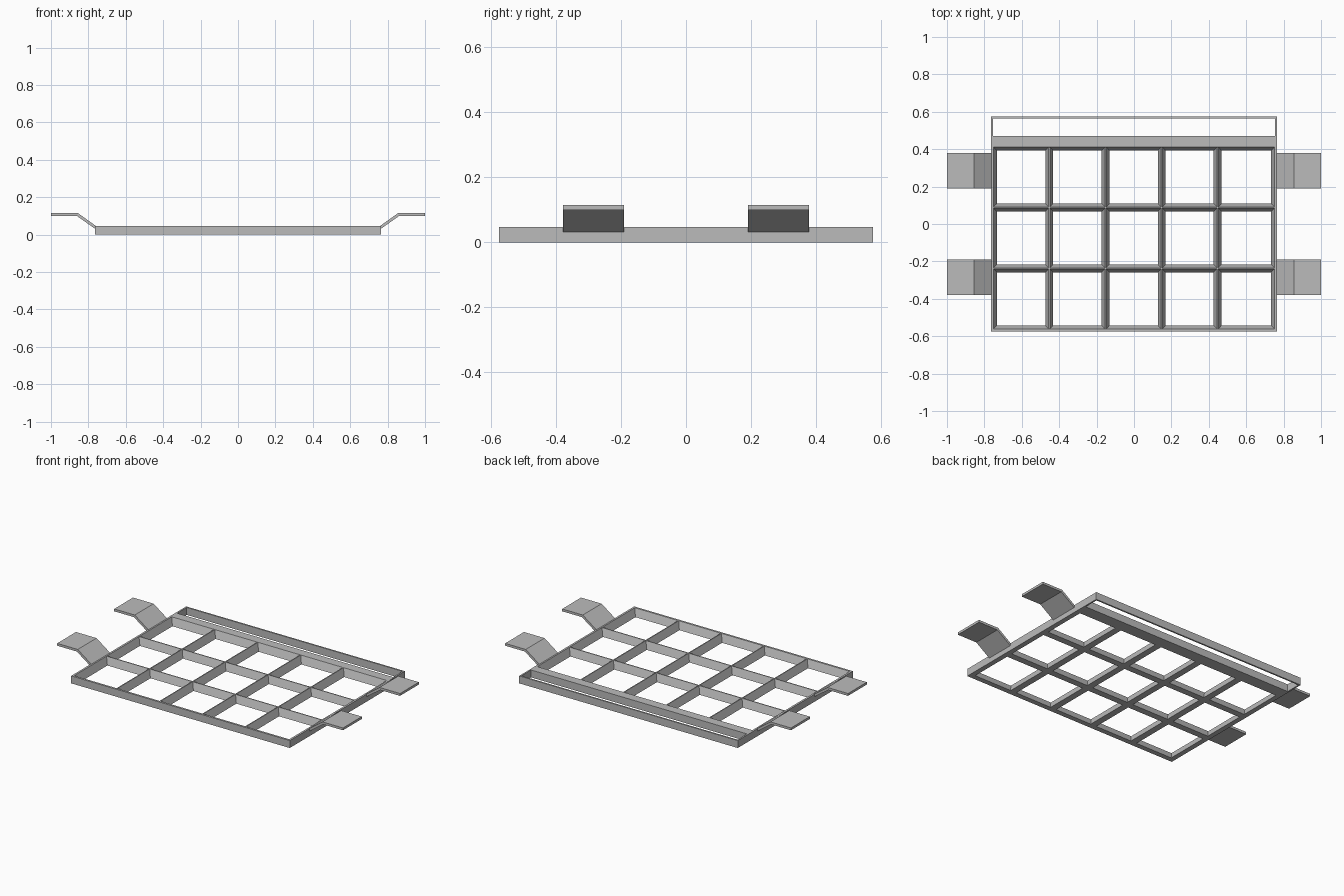
import bpy

cube = bpy.data.objects.get("Cube")
if cube:
    bpy.data.objects.remove(cube)

steel = bpy.data.materials.new("grey steel")
steel.use_nodes = True
GREY = (0.5, 0.5, 0.5, 1)
steel.diffuse_color = GREY
steel.node_tree.nodes["Principled BSDF"].inputs["Base Color"].default_value = GREY

W, D, H = 0.765, 0.575, 0.047


def prism(name, profile, lo, hi, along):
    """Extrude a (side, z) profile between lo and hi along the x or y axis."""
    n = len(profile)
    place = (lambda s, z, t: (t, s, z)) if along == "x" else (lambda s, z, t: (s, t, z))
    verts = [place(s, z, t) for t in (lo, hi) for s, z in profile]
    faces = [tuple(range(n)), tuple(range(n, 2 * n))]
    faces += [(i, (i + 1) % n, n + (i + 1) % n, n + i) for i in range(n)]
    mesh = bpy.data.meshes.new(name)
    mesh.from_pydata(verts, [], faces)
    mesh.materials.append(steel)
    obj = bpy.data.objects.new(name, mesh)
    bpy.context.collection.objects.link(obj)
    # Make the normals point outward
    import bmesh
    bm = bmesh.new()
    bm.from_mesh(mesh)
    bmesh.ops.recalc_face_normals(bm, faces=bm.faces)
    bm.to_mesh(mesh)
    bm.free()
    return obj


def bar(name, bottom, top, lo, hi, along):
    """Bar with separate (min, max) side extents at its bottom and top."""
    profile = [(bottom[0], 0), (bottom[1], 0), (top[1], H), (top[0], H)]
    return prism(name, profile, lo, hi, along)


# Outer frame: thin rear rail, drafted front rail, wide rear beam
bar("rear_rail", (D - 0.01, D), (D - 0.01, D), -W, W, "x")
bar("front_rail", (-D, -0.542), (-D, -0.562), -W, W, "x")
bar("rear_beam", (0.392, 0.47), (0.412, 0.47), -W + 0.005, W - 0.005, "x")

# Side rails, drafted beside the cells and thin beside the rear slot
for side, label in ((1, "left"), (-1, "right")):
    def span(inner):
        return sorted((side * W, side * inner))
    bar(label + "_side_rail", span(0.733), span(0.752), -D, 0.44, "y")
    bar(label + "_slot_rail", span(0.755), span(0.755), 0.44, D, "y")

# Tapered dividers of the five by three grid
for i, x in enumerate((-0.453, -0.152, 0.148, 0.447)):
    bar(f"long_divider_{i + 1}", (x - 0.021, x + 0.021), (x - 0.003, x + 0.003), -0.56, 0.41, "y")
for i, y in enumerate((-0.237, 0.088)):
    bar(f"cross_divider_{i + 1}", (y - 0.021, y + 0.021), (y - 0.003, y + 0.003), -0.75, 0.75, "x")

# Bent mounting tabs
TAB = [(0.76, 0.028), (0.862, 0.1), (1, 0.1), (1, 0.115), (0.856, 0.115), (0.76, 0.046)]
for side, label in ((1, "left"), (-1, "right")):
    for y, end in ((-0.285, "front"), (0.285, "rear")):
        prism(f"{label}_{end}_tab", [(side * x, z) for x, z in TAB], y - 0.094, y + 0.094, "y")
